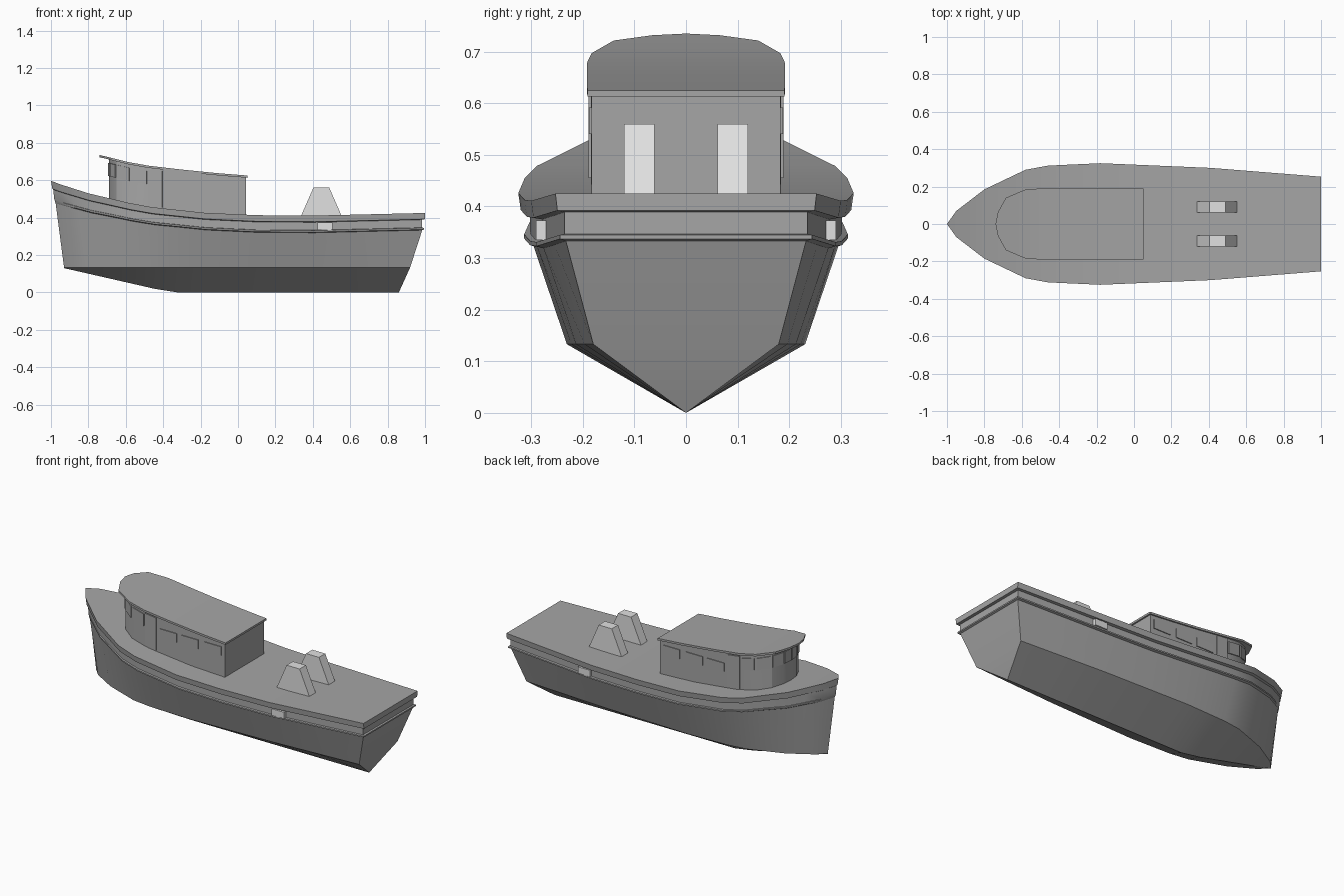
import bpy
import bmesh
from math import radians
from mathutils import Vector

if "Cube" in bpy.data.objects:
    bpy.data.objects.remove(bpy.data.objects["Cube"])


def material(name, value):
    mat = bpy.data.materials.new(name)
    mat.use_nodes = True
    colour = (value, value, value, 1)
    mat.diffuse_color = colour
    mat.node_tree.nodes["Principled BSDF"].inputs["Base Color"].default_value = colour
    return mat


GREY = material("mid grey", 0.38)
PALE = material("pale grey", 0.75)


def interp(table, x):
    """Straight-line lookup in a list of (x, value) pairs."""
    if x <= table[0][0]:
        return table[0][1]
    for (a, va), (b, vb) in zip(table, table[1:]):
        if x <= b:
            return va + (vb - va) * (x - a) / (b - a)
    return table[-1][1]


def loft(name, rings, mat, smooth=False):
    """Skin closed, symmetric rings of equal length and cap both ends."""
    bm = bmesh.new()
    rows = [[bm.verts.new(p) for p in ring] for ring in rings]
    n = len(rows[0])
    for a, b in zip(rows, rows[1:]):
        for i in range(n):
            j = (i + 1) % n
            bm.faces.new((a[i], a[j], b[j], b[i]))
    # Caps are strips running from one half of the ring to the other
    for ring in (rows[0], rows[-1]):
        for i in range(n // 2 - 1):
            bm.faces.new((ring[i], ring[i + 1], ring[n - 2 - i], ring[n - 1 - i]))
    bmesh.ops.remove_doubles(bm, verts=bm.verts, dist=0.0005)
    bmesh.ops.dissolve_degenerate(bm, edges=bm.edges, dist=0.0001)
    bmesh.ops.recalc_face_normals(bm, faces=bm.faces)
    mesh = bpy.data.meshes.new(name)
    bm.to_mesh(mesh)
    bm.free()
    mesh.materials.append(mat)
    obj = bpy.data.objects.new(name, mesh)
    bpy.context.collection.objects.link(obj)
    if smooth:
        bpy.ops.object.select_all(action="DESELECT")
        obj.select_set(True)
        bpy.context.view_layer.objects.active = obj
        bpy.ops.object.shade_smooth_by_angle(angle=radians(25))
    return obj


# Deck outline and sheer line
BEAM = [(-1, 0), (-0.95, 0.07), (-0.8, 0.185), (-0.58, 0.29), (-0.46, 0.312),
        (-0.18, 0.325), (0.41, 0.3), (1, 0.253)]
SHEER = [(-1, 0.597), (-0.95, 0.578), (-0.8, 0.53), (-0.58, 0.478), (-0.46, 0.456),
         (-0.18, 0.426), (0.1, 0.413), (0.41, 0.411), (1, 0.425)]
STATIONS = [-1, -0.95, -0.88, -0.8, -0.69, -0.58, -0.46, -0.32, -0.18, 0.1, 0.41, 0.7, 1]

# Hull levels: stem x, stern x, share of beam, drop below the sheer
LEVELS = [(-0.975, 0.985, 0.92, 0.092), (-0.978, 0.995, 0.965, 0.088),
          (-0.98, 0.995, 0.965, 0.08), (-0.982, 0.985, 0.93, 0.078),
          (-0.988, 0.985, 0.93, 0.036), (-0.993, 1, 0.985, 0.033), (-1, 1, 1, 0)]


def hull_ring(u):
    t = (u + 1) / 2
    beam, sheer = interp(BEAM, u), interp(SHEER, u)
    keel_x = -0.93 + 1.79 * t
    keel_z = interp([(-0.93, 0.13), (-0.36, 0)], keel_x)
    side = [(keel_x, 0.0, keel_z), (-0.93 + 1.85 * t, beam * 0.71, 0.133)]
    for stem, stern, share, drop in LEVELS:
        spread = 1 + 0.3 * max(0, -u) ** 3
        side.append((stem + (stern - stem) * t, beam * share, sheer - drop * spread))
    return side + [(x, -y, z) for x, y, z in reversed(side)]


loft("hull", [hull_ring(u) for u in STATIONS], GREY, smooth=True)

# Deckhouse walls and roof
WALL = [(-0.69, 0), (-0.682, 0.06), (-0.65, 0.125), (-0.575, 0.17),
        (-0.48, 0.182), (-0.4, 0.184), (-0.2, 0.184), (0.042, 0.183)]
ROOF = [(-0.74, 0), (-0.727, 0.065), (-0.685, 0.14), (-0.585, 0.183),
        (-0.48, 0.192), (-0.3, 0.192), (-0.1, 0.192), (0.052, 0.191)]
ROOF_TOP = [(-0.74, 0.735), (-0.585, 0.697), (-0.48, 0.678), (-0.2, 0.645), (0.052, 0.625)]


def roof_z(x):
    return interp(ROOF_TOP, x)


def box_ring(x, y, low, high):
    return [(x, y, low), (x, y, high), (x, -y, high), (x, -y, low)]


loft("deckhouse_walls", [box_ring(x, y, interp(SHEER, x) - 0.02, roof_z(x) - 0.008)
                         for x, y in WALL], GREY, smooth=True)
loft("deckhouse_roof", [box_ring(x, y, roof_z(x) - 0.012, roof_z(x))
                        for x, y in ROOF], GREY, smooth=True)


def pane(name, a, b, low, high, side):
    """Thin plate on the wall between plan points a and b."""
    a, b = Vector((a[0], a[1] * side, 0)), Vector((b[0], b[1] * side, 0))
    along = (b - a).normalized()
    out = Vector((-along.y, along.x, 0)) * side * 0.005
    rings = []
    for p in (a, b):
        inner, outer = p - out * 0.3, p + out
        za, zb = low(p.x), high(p.x)
        rings.append([(q.x, q.y, z) for q, z in
                      ((inner, za), (outer, za), (outer, zb), (inner, zb))])
    loft(name, rings, GREY)


def wall_point(x):
    return (x, interp(WALL, x))


for side, label in ((1, "left"), (-1, "right")):
    # Wheelhouse windows around the curved front
    for i, (a, b) in enumerate(zip(WALL[:4], WALL[1:5])):
        va, vb = Vector(a), Vector(b)
        pane(f"{label}_front_window_{i + 1}", va.lerp(vb, 0.08), va.lerp(vb, 0.92),
             lambda x: roof_z(x) - 0.1, lambda x: roof_z(x) - 0.03, side)
    # Door and side windows
    pane(f"{label}_door", wall_point(-0.48), wall_point(-0.405),
         lambda x: interp(SHEER, x) + 0.005, lambda x: roof_z(x) - 0.02, side)
    for i, (x0, x1) in enumerate(((-0.38, -0.27), (-0.24, -0.13), (-0.09, 0.02))):
        pane(f"{label}_side_window_{i + 1}", wall_point(x0), wall_point(x1),
             lambda x: 0.54, lambda x: 0.592, side)

    # Tapered deck housings
    y0, y1 = side * 0.061, side * 0.12
    loft(f"{label}_deck_housing",
         [[(0.333, y, 0.4), (0.403, y, 0.56), (0.488, y, 0.56), (0.558, y, 0.4)]
          for y in (y0, y1)], PALE)
    # Small block in the channel below the rail
    loft(f"{label}_side_block",
         [[(x, side * 0.265, 0.335), (x, side * 0.265, 0.373),
           (x, side * 0.291, 0.373), (x, side * 0.291, 0.335)] for x in (0.425, 0.505)], PALE)
